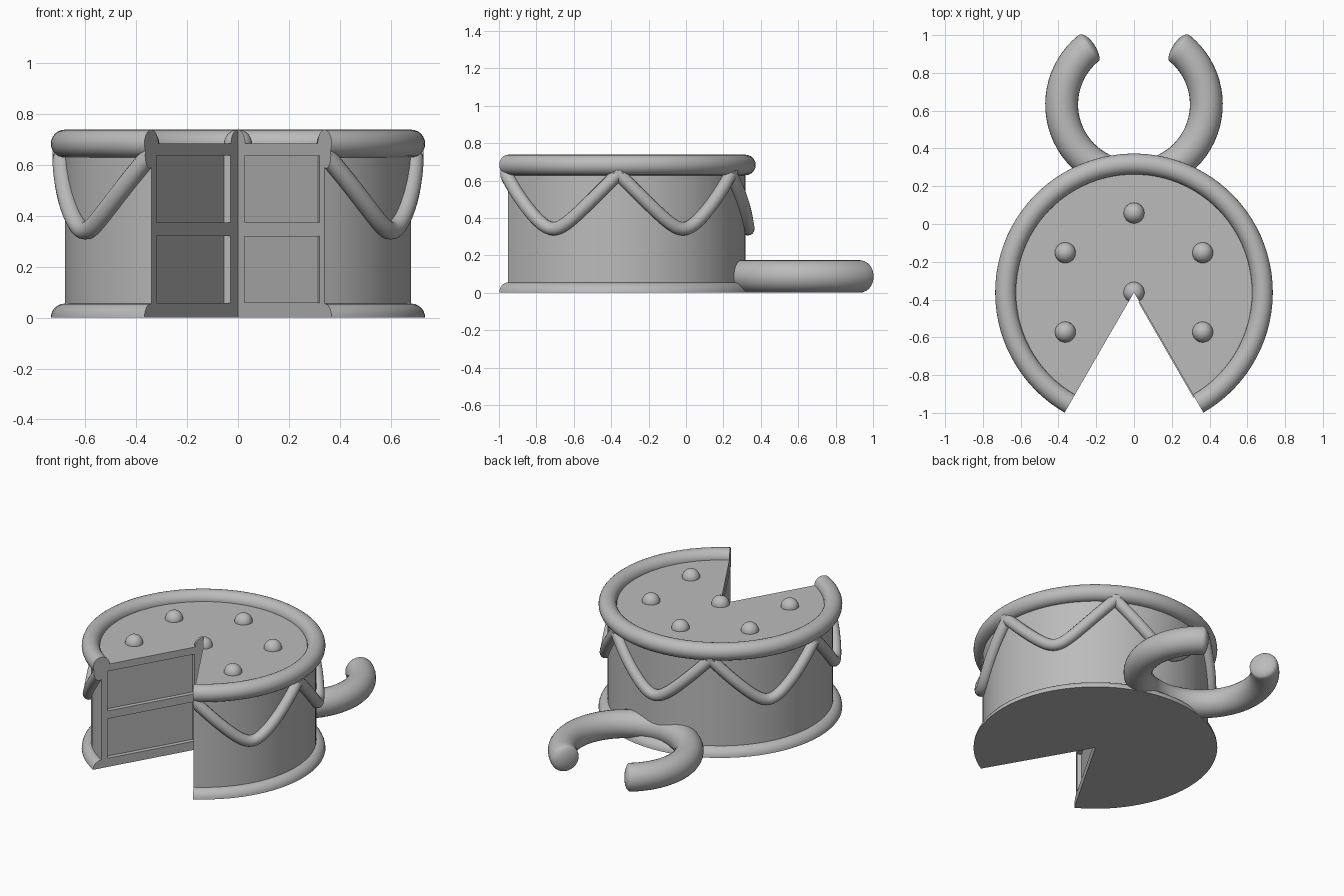
import bpy, bmesh
from math import sin, cos, pi, radians, sqrt
from mathutils import Vector

cube = bpy.data.objects.get("Cube")
if cube:
    bpy.data.objects.remove(cube)

CY = -0.362                                # cake axis
R, TOP = 0.68, 0.683                       # cake body
RIM = 0.055                                # icing rim thickness
A0, A1 = radians(-60), radians(240)        # slice opening is left out

grey = bpy.data.materials.new("plain_grey")
grey.use_nodes = True
grey.diffuse_color = (0.5, 0.5, 0.5, 1)
grey.node_tree.nodes["Principled BSDF"].inputs["Base Color"].default_value = (0.5, 0.5, 0.5, 1)


def finish(name, bm):
    """Clean up, smooth with sharp edges kept, and link as an object."""
    bmesh.ops.recalc_face_normals(bm, faces=bm.faces[:])
    for f in bm.faces:
        f.smooth = True
    for e in bm.edges:
        e.smooth = e.calc_face_angle(0) < radians(35)
    me = bpy.data.meshes.new(name)
    bm.to_mesh(me)
    bm.free()
    me.materials.append(grey)
    ob = bpy.data.objects.new(name, me)
    bpy.context.collection.objects.link(ob)
    return ob


def bridge(bm, rings):
    """Join closed rings with quads and cap both ends."""
    for a, b in zip(rings, rings[1:]):
        for i in range(len(a)):
            j = (i + 1) % len(a)
            bm.faces.new((a[i], a[j], b[j], b[i]))
    bm.faces.new(rings[0])
    bm.faces.new(rings[-1])
    bmesh.ops.remove_doubles(bm, verts=bm.verts[:], dist=1e-5)
    bmesh.ops.recalc_face_normals(bm, faces=bm.faces[:])


def lathe(profile, steps=75):
    """Turn a closed (radius, z) profile around the cake axis."""
    bm = bmesh.new()
    rings = []
    for k in range(steps + 1):
        a = A0 + (A1 - A0) * k / steps
        rings.append([bm.verts.new((r * cos(a), CY + r * sin(a), z)) for r, z in profile])
    bridge(bm, rings)
    return bm


def sweep(points, radii, ups, sides=20):
    """Round tube along a path."""
    bm = bmesh.new()
    rings = []
    last = len(points) - 1
    for k, (p, r, up) in enumerate(zip(points, radii, ups)):
        t = (points[min(k + 1, last)] - points[max(k - 1, 0)]).normalized()
        side = t.cross(up).normalized()
        up = side.cross(t)
        rings.append([bm.verts.new(p + r * (cos(w) * side + sin(w) * up))
                      for w in (2 * pi * i / sides for i in range(sides))])
    bridge(bm, rings)
    return bm


def arc(r, z, start, end, n):
    """Profile points on a circle centred on the body wall."""
    return [(R + r * cos(start + (end - start) * i / n),
             z + r * sin(start + (end - start) * i / n)) for i in range(n + 1)]


# Cake body with framed layers on the two cut faces
body = lathe([(0, 0), (R, 0), (R, TOP), (0, TOP)])
for angle, sign, depth in ((A0, -1, 0.006), (A1, 1, -0.028)):
    along = Vector((cos(angle), sin(angle), 0))
    normal = sign * Vector((-sin(angle), cos(angle), 0))
    axis = Vector((0, CY, 0))

    def cut_faces():
        return [f for f in body.faces if f.normal.dot(normal) > 0.999
                and abs((f.calc_center_median() - axis).dot(normal)) < 1e-3]

    cuts = [(axis + along * d, along) for d in (0.06, 0.64)]
    cuts += [(Vector((0, 0, z)), Vector((0, 0, 1))) for z in (0.058, 0.32, 0.373, 0.636)]
    for co, no in cuts:
        faces = cut_faces()
        geom = faces + list({e for f in faces for e in f.edges}) + list({v for f in faces for v in f.verts})
        bmesh.ops.bisect_plane(body, geom=geom, plane_co=co, plane_no=no, dist=1e-5)
        body.normal_update()
    panels = []
    for f in cut_faces():
        c = f.calc_center_median()
        d = (c - axis).dot(along)
        if 0.06 < d < 0.64 and (0.058 < c.z < 0.32 or 0.373 < c.z < 0.636):
            panels.append(f)
    bmesh.ops.inset_individual(body, faces=panels, thickness=0, depth=depth)
    body.normal_update()
finish("cake_body", body)

# Icing rims
finish("top_rim", lathe(arc(RIM, TOP, 0, 2 * pi * 23 / 24, 23)))
finish("bottom_rim", lathe(arc(RIM, 0, 0, pi, 12)))

# Icing drops on top, the middle one sliced with the cake
quarter = [(RIM * cos(pi / 2 * i / 8), TOP + RIM * sin(pi / 2 * i / 8)) for i in range(9)]
finish("centre_drop", lathe([(0, TOP)] + quarter, 40))
for i in range(5):
    a = radians(-30 + 60 * i)
    bm = bmesh.new()
    bmesh.ops.create_uvsphere(bm, u_segments=24, v_segments=14, radius=RIM)
    bmesh.ops.translate(bm, verts=bm.verts[:], vec=(0.42 * cos(a), CY + 0.42 * sin(a), TOP))
    finish(f"drop_{i + 1}", bm)

# Draped garlands around the wall
K = 4
for s in range(5):
    pts, ups = [], []
    for k in range(41):
        u = -1.04 + 2.08 * k / 40
        a = A0 + radians(60 * s + 30 + 30 * u)
        rise = (sqrt(1 + (K * u) ** 2) - 1) / (sqrt(1 + K * K) - 1)
        out = Vector((cos(a), sin(a), 0))
        pts.append(Vector((0, CY, 0.342 + 0.295 * rise)) + 0.693 * out)
        ups.append(out)
    bm = sweep(pts, [0.036] * 41, ups, 16)
    # Trim the end garlands flush with the slice
    for index, angle, sign in ((0, A0, 1), (4, A1, -1)):
        if s == index:
            cut = bmesh.ops.bisect_plane(
                bm, geom=bm.verts[:] + bm.edges[:] + bm.faces[:], plane_co=(0, CY, 0),
                plane_no=sign * Vector((-sin(angle), cos(angle), 0)), clear_inner=True)
            edges = [e for e in cut["geom_cut"] if isinstance(e, bmesh.types.BMEdge)]
            bmesh.ops.holes_fill(bm, edges=edges)
    finish(f"garland_{s + 1}", bm)

# Open ring behind the cake, with rounded tips
RING, TUBE, TIP = 0.383, 0.087, 0.036
stations = []
half = radians(141)
for k in range(57):
    stations.append((-half + 2 * half * k / 56, TUBE))
for i in range(1, 7):
    w = pi / 2 * i / 6.2
    extra = TIP * sin(w) / RING
    stations.append((half + extra, TUBE * cos(w)))
    stations.insert(0, (-half - extra, TUBE * cos(w)))
path = [Vector((RING * sin(a), 0.633 - RING * cos(a), TUBE)) for a, _ in stations]
finish("open_ring", sweep(path, [r for _, r in stations], [Vector((0, 0, 1))] * len(path), 28))
